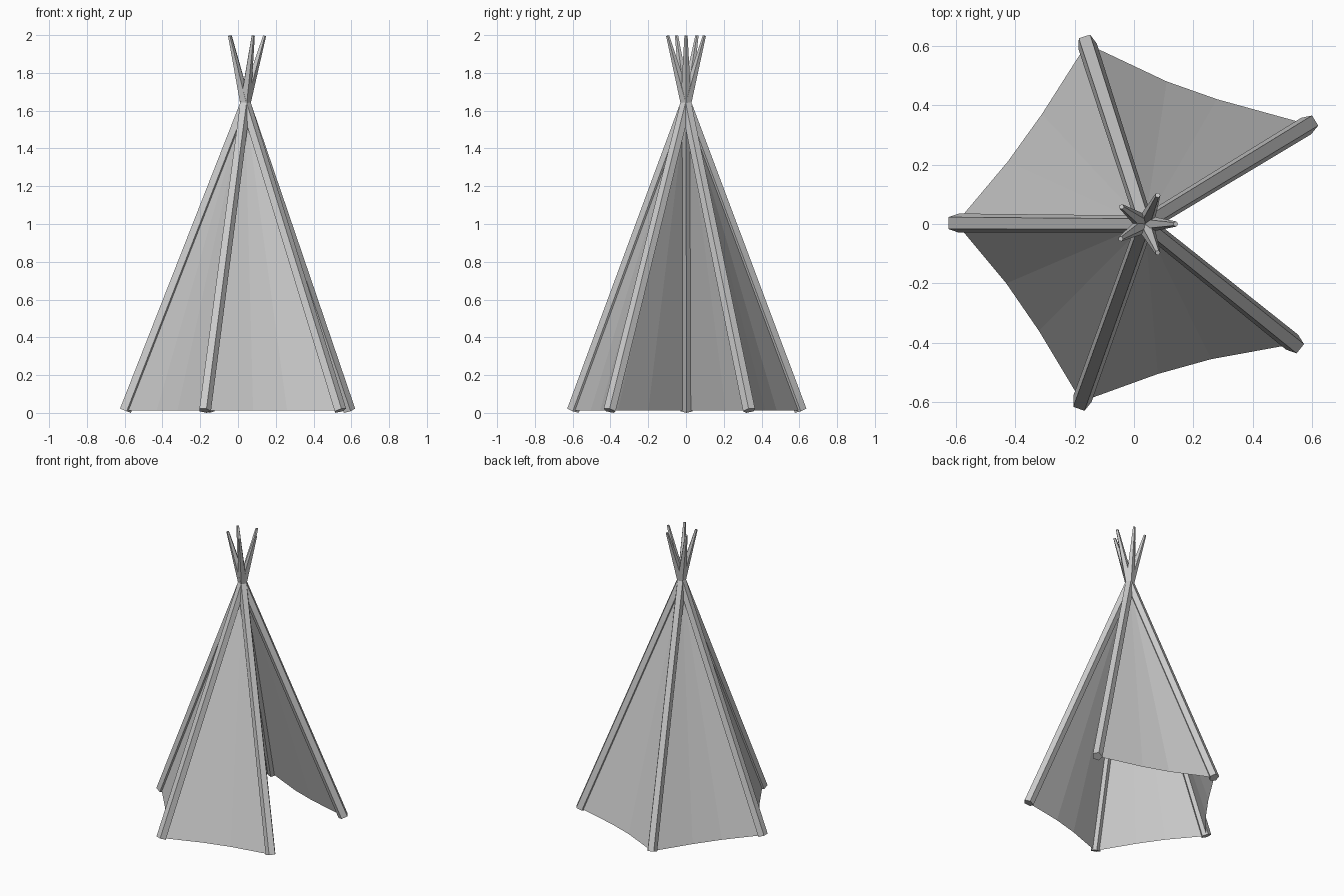
import bpy, bmesh, math
from mathutils import Vector

if "Cube" in bpy.data.objects:
    bpy.data.objects.remove(bpy.data.objects["Cube"])

CROSS = Vector((0.037, 0, 1.64))      # where the poles meet
# (foot xy, tip xy) of each pole, going round from one side of the door to the other
POLES = [((0.588, 0.335), (-0.045, -0.05)),
         ((-0.159, 0.607), (0.08, -0.097)),
         ((-0.599, 0.003), (0.14, 0.0)),
         ((-0.177, -0.598), (0.08, 0.097)),
         ((0.540, -0.404), (-0.042, 0.058))]
# inward-sagging hem points between neighbouring poles
HEM = [[(0.28, 0.42), (0.11, 0.48)],
       [(-0.31, 0.37), (-0.425, 0.21)],
       [(-0.43, -0.20), (-0.32, -0.36)],
       [(0.08, -0.505), (0.26, -0.455)]]


def finish(name, bm):
    bmesh.ops.recalc_face_normals(bm, faces=bm.faces[:])
    me = bpy.data.meshes.new(name)
    bm.to_mesh(me)
    bm.free()
    ob = bpy.data.objects.new(name, me)
    bpy.context.collection.objects.link(ob)
    return ob


def ring(bm, centre, axis, out, r, sides=5):
    """Pentagon across the axis with one flat side facing outward."""
    d = axis.normalized()
    u = (out - d * out.dot(d)).normalized()
    v = d.cross(u)
    angles = [math.pi / sides + math.tau * k / sides for k in range(sides)]
    return [bm.verts.new(centre + r * (math.cos(a) * u + math.sin(a) * v)) for a in angles]


def pole(name, foot, tip):
    bm = bmesh.new()
    a, b = Vector((*foot, 0.0125)), Vector((*tip, 1.997))
    out = Vector((foot[0] - CROSS.x, foot[1], 0)).normalized()
    lo, hi = CROSS - a, b - CROSS
    rings = [ring(bm, a, lo, out, 0.034),
             ring(bm, CROSS, lo.normalized() + hi.normalized(), out, 0.030),
             ring(bm, b, hi, out, 0.009)]
    for p, q in zip(rings, rings[1:]):
        for i in range(5):
            j = (i + 1) % 5
            bm.faces.new((p[i], p[j], q[j], q[i]))
    bm.faces.new(rings[0])
    bm.faces.new(rings[-1])
    return finish(name, bm)


# Poles
for i, (foot, tip) in enumerate(POLES):
    pole(f"tent_pole_{i + 1}", foot, tip)

# Fabric cover, open at the door
hem = [POLES[0][0]]
for sag, (foot, _) in zip(HEM, POLES[1:]):
    hem += sag + [foot]
bm = bmesh.new()
apex = bm.verts.new(CROSS)
edge = [bm.verts.new((x, y, 0.012)) for x, y in hem]
for p, q in zip(edge, edge[1:]):
    bm.faces.new((p, apex, q))
finish("fabric_cover", bm)
